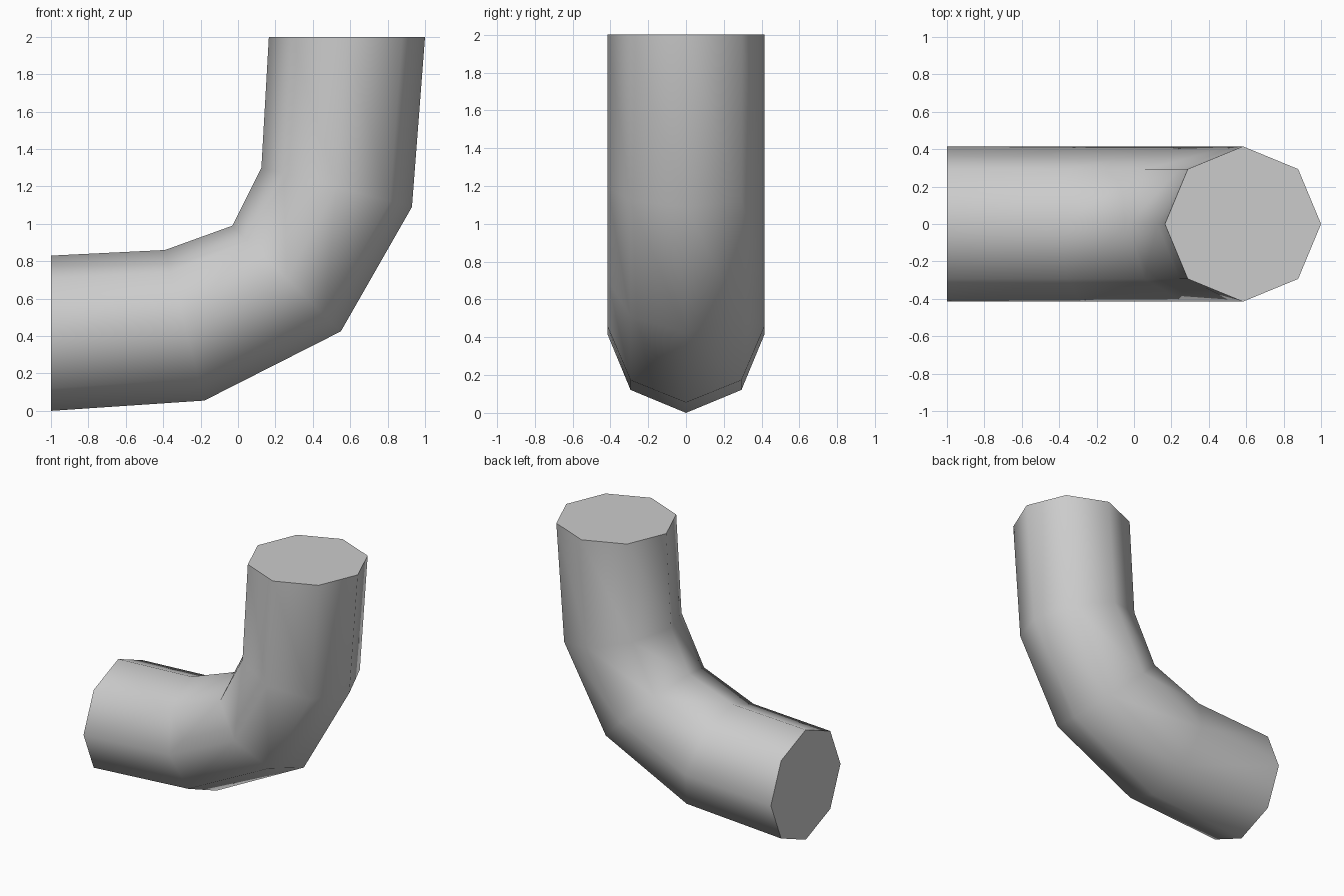
import bpy, bmesh, math
from mathutils import Vector

cube = bpy.data.objects.get("Cube")
if cube:
    bpy.data.objects.remove(cube, do_unlink=True)

SIDES = 8
RADIUS = 0.415

# Each bend section: inner (x, z) and outer (x, z) point of the pipe
SECTIONS = [
    ((-1.0, 0.83), (-1.0, 0.0)),
    ((-0.39, 0.86), (-0.18, 0.055)),
    ((-0.03, 0.99), (0.55, 0.425)),
    ((0.125, 1.30), (0.93, 1.09)),
    ((0.165, 2.0), (1.0, 2.0)),
]

# Plain grey material
grey = bpy.data.materials.new("plain_grey")
grey.use_nodes = True
color = (0.6, 0.6, 0.6, 1.0)
grey.diffuse_color = color
grey.node_tree.nodes["Principled BSDF"].inputs["Base Color"].default_value = color


def add_ring(bm, inner, outer):
    """Octagonal section spanning the inner and outer points."""
    a, b = Vector((inner[0], 0, inner[1])), Vector((outer[0], 0, outer[1]))
    centre, arm = (a + b) / 2, (a - b) / 2
    side = Vector((0, RADIUS, 0))
    angles = [math.tau * i / SIDES for i in range(SIDES)]
    return [bm.verts.new(centre + arm * math.cos(t) + side * math.sin(t)) for t in angles]


# Bent pipe: bridged sections with a flat cap on each end
bm = bmesh.new()
rings = [add_ring(bm, *s) for s in SECTIONS]
for r, s in zip(rings, rings[1:]):
    for i in range(SIDES):
        j = (i + 1) % SIDES
        bm.faces.new((r[i], r[j], s[j], s[i]))
bm.faces.new(rings[0])
bm.faces.new(rings[-1])
bmesh.ops.recalc_face_normals(bm, faces=bm.faces)

mesh = bpy.data.meshes.new("elbow_pipe")
bm.to_mesh(mesh)
bm.free()
mesh.materials.append(grey)
pipe = bpy.data.objects.new("elbow_pipe", mesh)
bpy.context.collection.objects.link(pipe)

# Smooth walls, crisp end rims
bpy.ops.object.select_all(action="DESELECT")
pipe.select_set(True)
bpy.context.view_layer.objects.active = pipe
bpy.ops.object.shade_smooth_by_angle(angle=math.radians(60))
